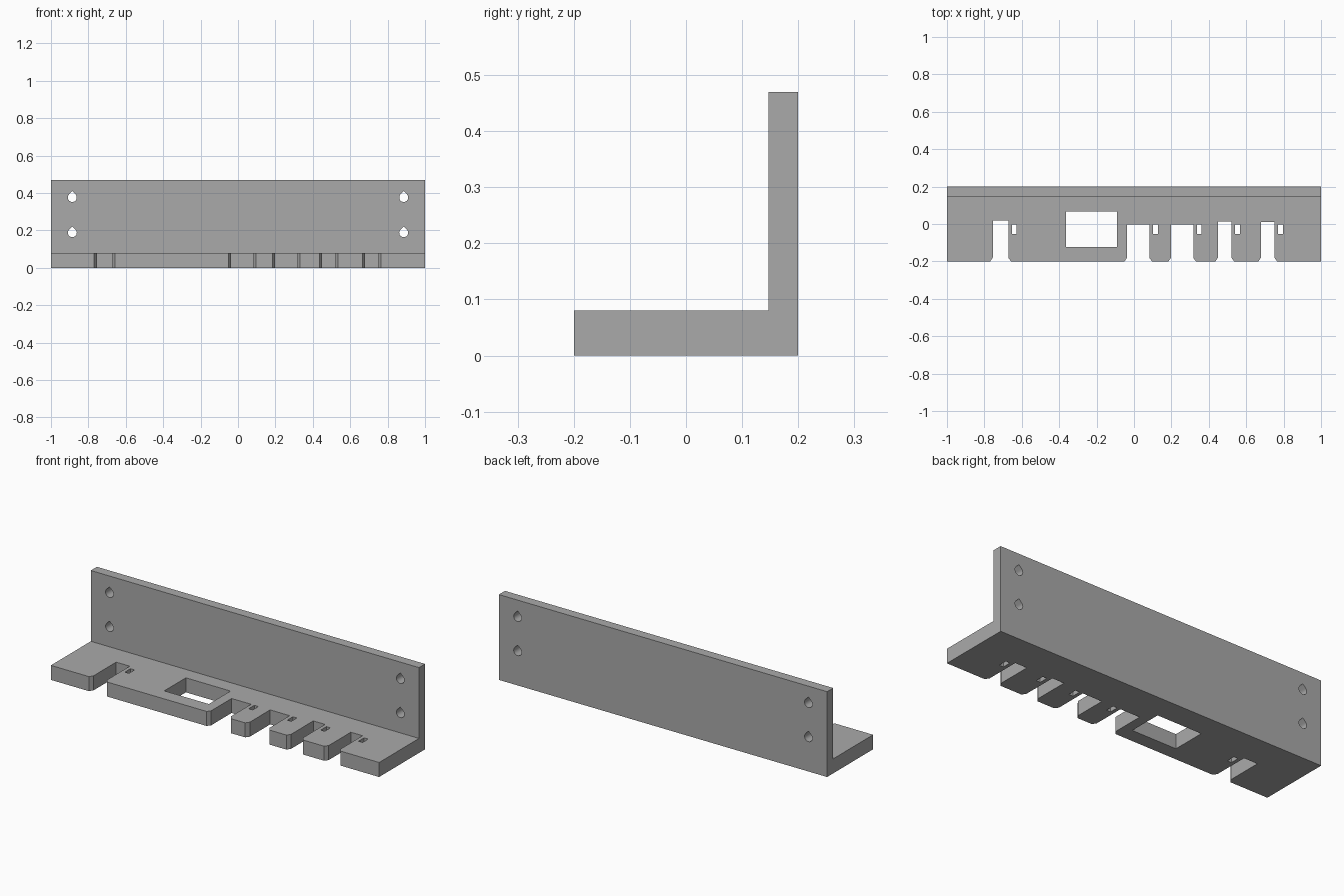
import bpy, bmesh, math
from mathutils import Vector

if "Cube" in bpy.data.objects:
    bpy.data.objects.remove(bpy.data.objects["Cube"], do_unlink=True)

grey = bpy.data.materials.new("plain grey")
grey.use_nodes = True
colour = (0.40, 0.40, 0.40, 1)
grey.diffuse_color = colour
grey.node_tree.nodes["Principled BSDF"].inputs["Base Color"].default_value = colour


def prism(bm, points, direction):
    """Closed solid from a flat outline pushed along a direction."""
    face = bm.faces.new([bm.verts.new(p) for p in points])
    made = bmesh.ops.extrude_face_region(bm, geom=[face])["geom"]
    verts = [v for v in made if isinstance(v, bmesh.types.BMVert)]
    bmesh.ops.translate(bm, verts=verts, vec=Vector(direction))


def finish(bm, name):
    bmesh.ops.recalc_face_normals(bm, faces=bm.faces)
    mesh = bpy.data.meshes.new(name)
    bm.to_mesh(mesh)
    bm.free()
    mesh.materials.append(grey)
    obj = bpy.data.objects.new(name, mesh)
    bpy.context.scene.collection.objects.link(obj)
    return obj


def cut_down(bm, outline):
    prism(bm, [(x, y, -0.1) for x, y in outline], (0, 0, 0.25))


def rectangle(x0, x1, y0, y1):
    return [(x0, y0), (x1, y0), (x1, y1), (x0, y1)]


# L-shaped bracket: shelf and back wall
bm = bmesh.new()
profile = [(-0.2, 0), (0.2, 0), (0.2, 0.47), (0.147, 0.47), (0.147, 0.08), (-0.2, 0.08)]
prism(bm, [(-1, y, z) for y, z in profile], (2, 0, 0))
bracket = finish(bm, "tool_bracket")

# Tool slots with flared mouths, each with a small tie hole to its left
bm = bmesh.new()
FLARE = 0.014
slots = [(-0.755, -0.672, 0.018), (-0.037, 0.082, -0.003), (0.198, 0.317, -0.003),
         (0.449, 0.521, 0.014), (0.679, 0.751, 0.012)]
for left, right, end in slots:
    cut_down(bm, [(left - FLARE, -0.3), (right + FLARE, -0.3),
                  (right + FLARE, -0.2), (right, -0.18), (right, end),
                  (left, end), (left, -0.18), (left - FLARE, -0.2)])
    cut_down(bm, rectangle(right + 0.02, right + 0.045, -0.053, -0.004))

# Rectangular window
cut_down(bm, rectangle(-0.364, -0.092, -0.122, 0.066))

# Teardrop screw holes through the wall
R = 0.024
for x in (-0.886, 0.886):
    for z in (0.376, 0.188):
        arc = [math.radians(135 + 270 * i / 18) for i in range(19)]
        drop = [(x + R * math.cos(a), 0.1, z + R * math.sin(a)) for a in arc]
        prism(bm, drop + [(x, 0.1, z + R * math.sqrt(2))], (0, 0.2, 0))
cutter = finish(bm, "opening_cutter")
cutter.hide_render = True

# Cut the openings, then drop the helper
cut = bracket.modifiers.new("openings", "BOOLEAN")
cut.operation = "DIFFERENCE"
cut.solver = "EXACT"
cut.object = cutter
bpy.context.view_layer.objects.active = bracket
bracket.select_set(True)
bpy.ops.object.modifier_apply(modifier=cut.name)
bpy.data.objects.remove(cutter, do_unlink=True)
bpy.ops.object.shade_smooth_by_angle(angle=math.radians(30))
